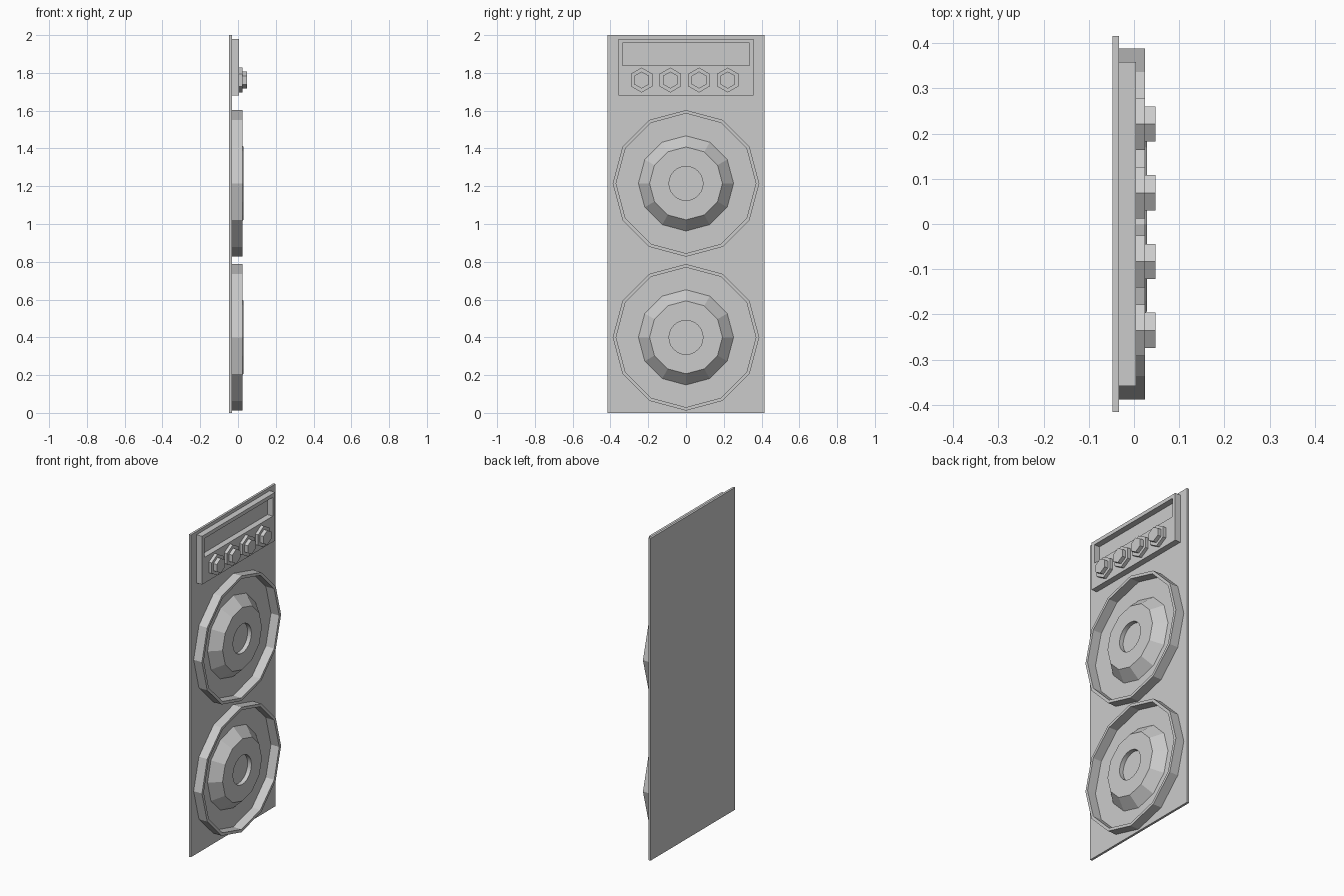
import bpy
import bmesh
from math import sin, cos, pi, radians

cube = bpy.data.objects.get("Cube")
if cube:
    bpy.data.objects.remove(cube)

grey = bpy.data.materials.new("light_grey")
grey.use_nodes = True
COLOUR = (0.6, 0.6, 0.6, 1)
grey.diffuse_color = COLOUR
grey.node_tree.nodes["Principled BSDF"].inputs["Base Color"].default_value = COLOUR

BACK, FACE = -0.033, 0.004   # front of the backing sheet, front of the control plate
RIM = 0.024                  # front of the speaker rims and knob bases


def loft(name, loops, closed=False):
    """Bridge equal loops of points; cap the ends, or join last to first."""
    bm = bmesh.new()
    rows = [[bm.verts.new(p) for p in loop] for loop in loops]
    pairs = list(zip(rows, rows[1:]))
    if closed:
        pairs.append((rows[-1], rows[0]))
    else:
        bm.faces.new(rows[0])
        bm.faces.new(rows[-1])
    for a, b in pairs:
        for i in range(len(a)):
            j = (i + 1) % len(a)
            bm.faces.new((a[i], a[j], b[j], b[i]))
    bmesh.ops.recalc_face_normals(bm, faces=bm.faces)
    mesh = bpy.data.meshes.new(name)
    bm.to_mesh(mesh)
    bm.free()
    mesh.materials.append(grey)
    obj = bpy.data.objects.new(name, mesh)
    bpy.context.collection.objects.link(obj)
    return obj


def polygon(y, z, r, x, sides, points=None):
    """Regular polygon facing +x with a corner on top, sampled at some points."""
    points = points or sides
    loop = []
    for i in range(points):
        a = 2 * pi * i / points
        d = r * cos(pi / sides) / cos(a % (2 * pi / sides) - pi / sides)
        loop.append((x, y + d * sin(a), z + d * cos(a)))
    return loop


def rect(half, low, high, x):
    return [(x, -half, low), (x, half, low), (x, half, high), (x, -half, high)]


# Backing sheet
loft("back_panel", [rect(0.415, 0, 2, -0.047), rect(0.415, 0, 2, BACK)])

# Control plate with a display window
outer, window = (0.358, 1.68, 1.98), (0.336, 1.84, 1.957)
loft("control_plate", [rect(*outer, BACK), rect(*outer, FACE),
                       rect(*window, FACE), rect(*window, BACK)], closed=True)

# Hexagonal knobs
for n in range(4):
    y = -0.235 + n * 0.152
    loft(f"knob_base_{n + 1}", [polygon(y, 1.762, 0.066, x, 6) for x in (FACE, RIM)])
    loft(f"knob_cap_{n + 1}", [polygon(y, 1.762, 0.045, x, 6) for x in (RIM, 0.047)])

# Speakers: a twelve-sided rim around a raised cone with a round recess
for place, z in (("upper", 1.215), ("lower", 0.4)):
    loft(f"{place}_speaker_rim",
         [polygon(0, z, r, x, 12) for r, x in
          ((0.388, BACK), (0.388, RIM), (0.37, RIM), (0.37, BACK))], closed=True)
    cone = loft(f"{place}_speaker_cone",
                [polygon(0, z, 0.252, BACK, 12, 24), polygon(0, z, 0.193, 0.029, 12, 24),
                 polygon(0, z, 0.09, 0.029, 24), polygon(0, z, 0.09, 0.003, 24)])
    bpy.ops.object.select_all(action="DESELECT")
    cone.select_set(True)
    bpy.context.view_layer.objects.active = cone
    bpy.ops.object.shade_smooth_by_angle(angle=radians(17))
